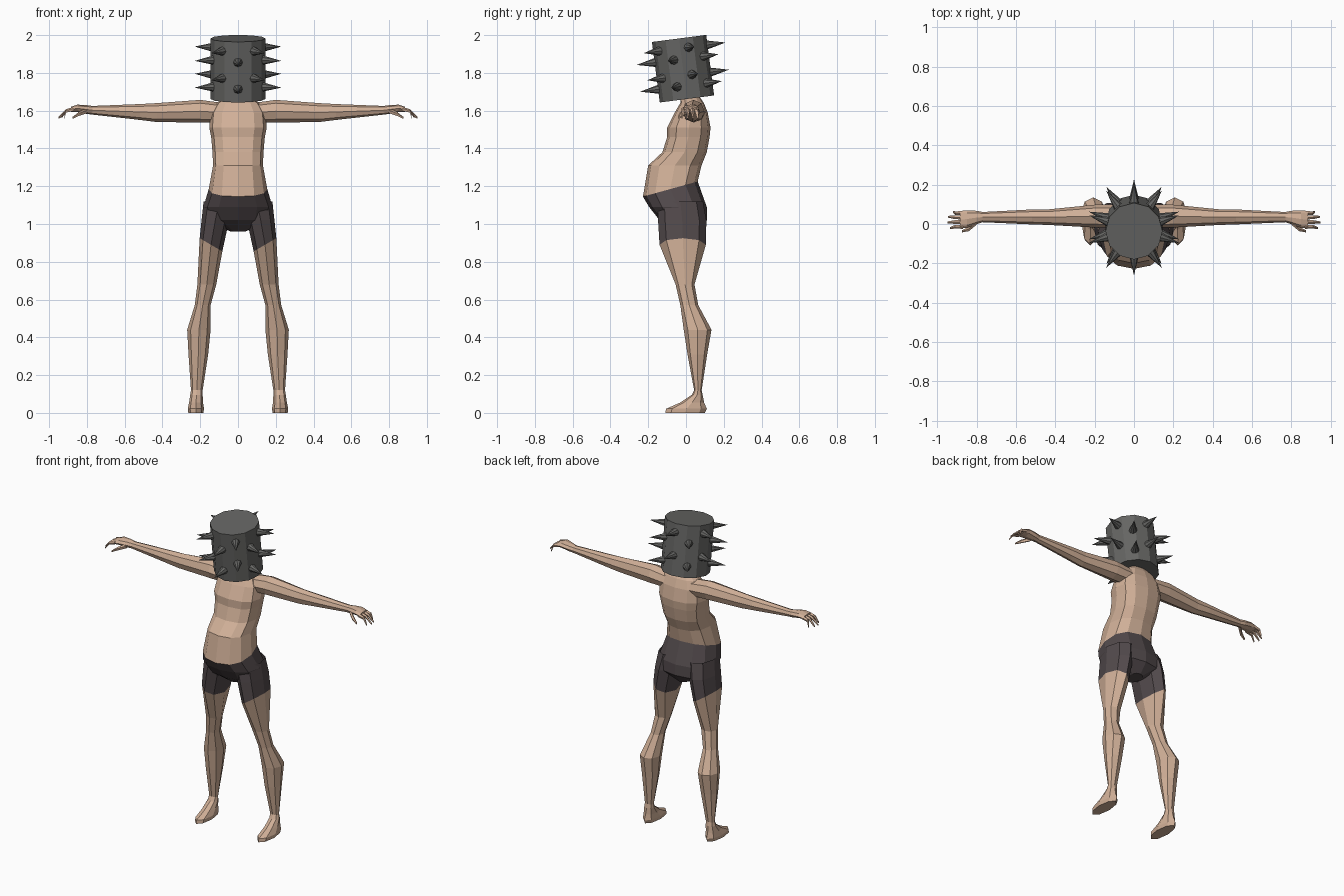
import bpy, bmesh
from math import sin, cos, pi, radians
from mathutils import Vector, Matrix

if "Cube" in bpy.data.objects:
    bpy.data.objects.remove(bpy.data.objects["Cube"])


def material(name, rgb):
    m = bpy.data.materials.new(name)
    m.diffuse_color = (*rgb, 1)
    m.use_nodes = True
    m.node_tree.nodes["Principled BSDF"].inputs["Base Color"].default_value = m.diffuse_color
    return m


SKIN = material("skin", (0.63, 0.43, 0.31))
CLOTH = material("dark_cloth", (0.085, 0.068, 0.072))
METAL = material("dark_metal", (0.13, 0.13, 0.125))


def finish(bm, name, mat, mirror=False):
    bmesh.ops.recalc_face_normals(bm, faces=bm.faces)
    me = bpy.data.meshes.new(name)
    bm.to_mesh(me)
    bm.free()
    me.materials.append(mat)
    ob = bpy.data.objects.new(name, me)
    bpy.context.collection.objects.link(ob)
    if mirror:
        ob.modifiers.new("mirror", 'MIRROR').use_mirror_merge = False
    return ob


def loft(bm, rings, caps=(True, True)):
    loops = [[bm.verts.new(p) for p in r] for r in rings]
    n = len(loops[0])
    for a, b in zip(loops, loops[1:]):
        for i in range(n):
            j = (i + 1) % n
            bm.faces.new((a[i], a[j], b[j], b[i]))
    for loop, cap in zip((loops[0], loops[-1]), caps):
        if cap:
            bm.faces.new(loop)


def level(z, cx, rx, front, back, n=8, square=1.0, tilt_x=0, tilt_y=0):
    """Horizontal section; tilts lift it along x or y."""
    pts = []
    for i in range(n):
        a = 2 * pi * i / n
        s, c = sin(a), cos(a)
        s = abs(s) ** square * (1 if s > 0 else -1)
        c = abs(c) ** square * (1 if c > 0 else -1)
        pts.append(Vector((cx + rx * s, (front + back) / 2 + (back - front) / 2 * c,
                           z + tilt_x * s + tilt_y * c)))
    return pts


def upright(x, z, rz, y, ry, n=8):
    """Section across the arm."""
    return [Vector((x, y + ry * sin(2 * pi * i / n), z + rz * cos(2 * pi * i / n))) for i in range(n)]


# Torso, from waist to neck
waist = level(1.185, 0, 0.155, -0.228, 0.062, 12, 0.85, tilt_y=0.04)
torso = [waist] + [level(z, 0, w, f, b, 12, 0.8) for z, w, f, b in (
    (1.31, 0.132, -0.20, 0.082), (1.38, 0.135, -0.125, 0.11), (1.46, 0.142, -0.10, 0.125),
    (1.51, 0.152, -0.10, 0.13), (1.59, 0.145, -0.06, 0.115), (1.64, 0.115, -0.03, 0.095),
    (1.67, 0.07, -0.03, 0.075))]
bm = bmesh.new()
loft(bm, torso, (False, True))
finish(bm, "torso", SKIN)

# Shorts: pelvis and mirrored leg tubes
bm = bmesh.new()
loft(bm, [waist] + [level(z, 0, w, f, b, 12, 0.85) for z, w, f, b in (
    (1.09, 0.183, -0.195, 0.11), (1.02, 0.165, -0.14, 0.11), (0.96, 0.04, -0.06, 0.06))], (False, True))
finish(bm, "shorts_pelvis", CLOTH)

hem = level(0.89, 0.143, 0.060, -0.14, 0.105, tilt_x=0.035)
bm = bmesh.new()
loft(bm, [level(1.12, 0.10, 0.082, -0.15, 0.09), level(1.02, 0.12, 0.073, -0.148, 0.108), hem],
     (False, False))
finish(bm, "shorts_legs", CLOTH, True)

# Legs with feet
bm = bmesh.new()
loft(bm, [hem] + [level(*r) for r in (
    (0.68, 0.165, 0.050, -0.055, 0.045), (0.57, 0.187, 0.042, -0.03, 0.065),
    (0.44, 0.207, 0.062, -0.012, 0.135), (0.31, 0.210, 0.052, 0.008, 0.112),
    (0.12, 0.218, 0.031, 0.043, 0.083), (0.095, 0.220, 0.033, 0.03, 0.088),
    (0.055, 0.222, 0.037, -0.03, 0.096), (0.022, 0.223, 0.043, -0.105, 0.11),
    (0.0, 0.223, 0.040, -0.11, 0.10))], (False, True))
finish(bm, "legs", SKIN, True)

# Arms with palms
bm = bmesh.new()
loft(bm, [upright(*r) for r in (
    (0.09, 1.590, 0.052, 0.040, 0.060), (0.20, 1.597, 0.060, 0.040, 0.058),
    (0.43, 1.590, 0.050, 0.035, 0.040), (0.52, 1.593, 0.042, 0.036, 0.038),
    (0.77, 1.602, 0.023, 0.035, 0.026), (0.80, 1.606, 0.023, 0.033, 0.034),
    (0.85, 1.612, 0.020, 0.025, 0.045), (0.885, 1.607, 0.014, 0.022, 0.044))])
finish(bm, "arms", SKIN, True)

# Fingers and thumbs
bm = bmesh.new()
for y, reach in ((0.055, 0.92), (0.034, 0.945), (0.010, 0.95), (-0.014, 0.935)):
    tip_y = y * 1.2 - 0.004
    loft(bm, [upright(0.87, 1.608, 0.012, y, 0.011, 5), upright(0.91, 1.598, 0.010, y, 0.010, 5),
              upright(reach, 1.562, 0.005, tip_y, 0.005, 5)])
loft(bm, [upright(0.80, 1.597, 0.014, 0.01, 0.014, 5), upright(0.84, 1.583, 0.012, -0.025, 0.012, 5),
          upright(0.875, 1.562, 0.006, -0.037, 0.006, 5)])
finish(bm, "fingers", SKIN, True)

# Helmet drum, tipped forward
tip = Matrix.Translation((0, 0.005, 1.662)) @ Matrix.Rotation(radians(7.4), 4, 'X')
HEIGHT, RADIUS = 0.323, 0.145
bm = bmesh.new()
bmesh.ops.create_cone(bm, cap_ends=True, segments=12, radius1=RADIUS, radius2=RADIUS, depth=HEIGHT,
                      matrix=tip @ Matrix.Translation((0, 0, HEIGHT / 2)))
finish(bm, "helmet", METAL)

# Spikes in ten columns of alternating height
bm = bmesh.new()
for k in range(10):
    for h in ((0.07, 0.213) if k % 2 == 0 else (0.125, 0.27)):
        place = (tip @ Matrix.Translation((0, 0, h)) @ Matrix.Rotation(2 * pi * k / 10, 4, 'Z')
                 @ Matrix.Translation((0, -0.187, 0)) @ Matrix.Rotation(pi / 2, 4, 'X'))
        bmesh.ops.create_cone(bm, cap_ends=True, segments=8, radius1=0.026, radius2=0.0,
                              depth=0.108, matrix=place)
finish(bm, "helmet_spikes", METAL)
